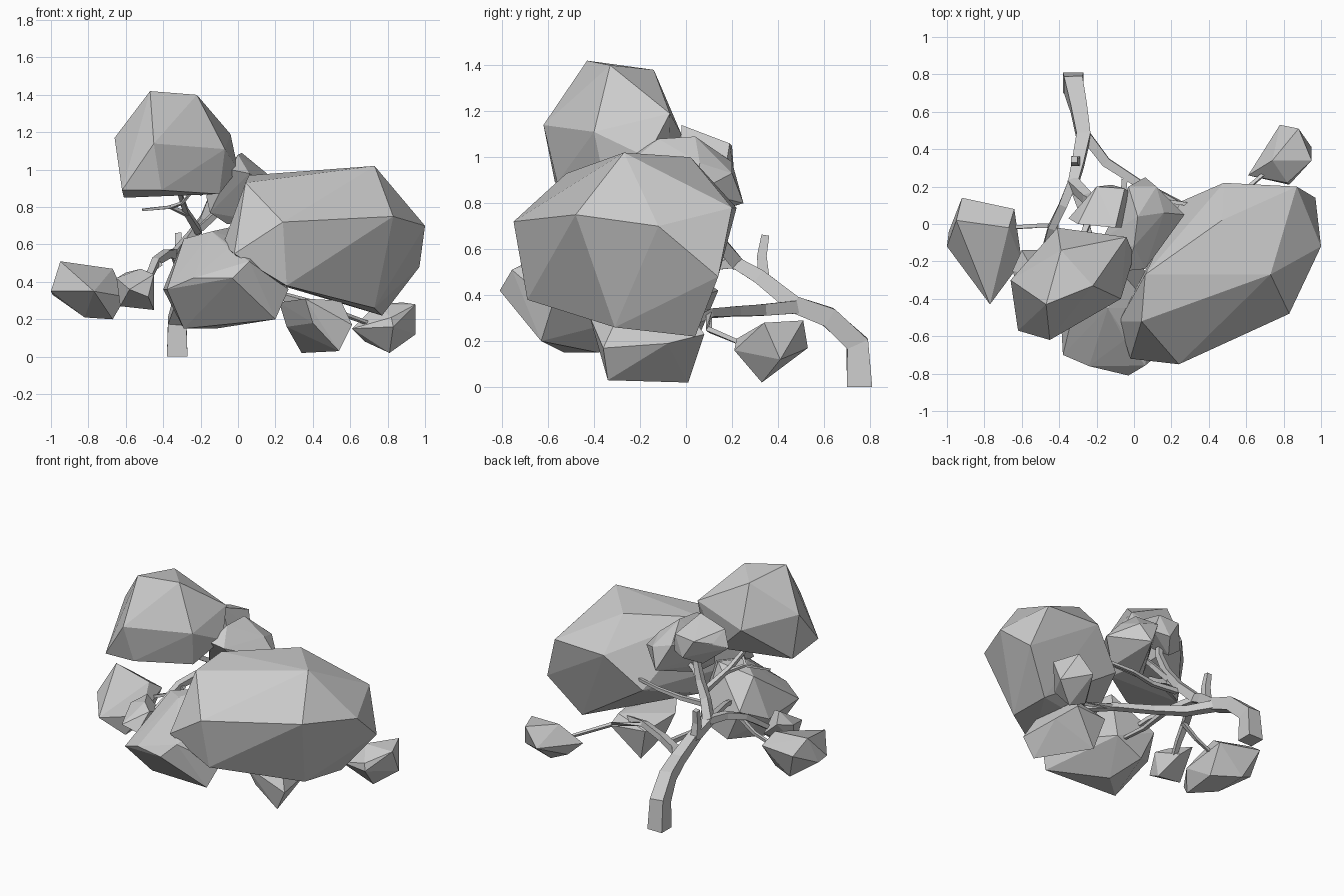
import bpy, bmesh, math
from mathutils import Vector

grey = bpy.data.materials.new("plain_grey")
grey.diffuse_color = (0.6, 0.6, 0.6, 1)


def finish(bm, name):
    bmesh.ops.recalc_face_normals(bm, faces=bm.faces)
    mesh = bpy.data.meshes.new(name)
    bm.to_mesh(mesh)
    bm.free()
    mesh.materials.append(grey)
    bpy.context.collection.objects.link(bpy.data.objects.new(name, mesh))


def clump(name, corners):
    """Faceted foliage clump: the convex skin around a few corners."""
    bm = bmesh.new()
    for c in corners:
        bm.verts.new(c)
    out = bmesh.ops.convex_hull(bm, input=bm.verts)
    spare = {g for g in out["geom_interior"] if isinstance(g, bmesh.types.BMVert)}
    bmesh.ops.delete(bm, geom=list(spare), context='VERTS')
    finish(bm, name)


def branch(name, path, r0, r1, sides=4):
    """Tapered tube along a path, capped at both ends."""
    pts = [Vector(p) for p in path]
    bm = bmesh.new()
    rings = []
    for i, p in enumerate(pts):
        t = pts[min(i + 1, len(pts) - 1)] - pts[max(i - 1, 0)]
        t.normalize()
        if name == "trunk" and i == 0:
            t = Vector((0, 0, 1))
        u = t.cross(Vector((1, 0, 0)))
        if u.length < 0.3:
            u = t.cross(Vector((0, 1, 0)))
        u.normalize()
        v = t.cross(u)
        r = r0 + (r1 - r0) * i / (len(pts) - 1)
        angles = [(k + 0.5) * math.tau / sides for k in range(sides)]
        rings.append([bm.verts.new(p + r * (u * math.cos(a) + v * math.sin(a))) for a in angles])
    for a, b in zip(rings, rings[1:]):
        for k in range(sides):
            m = (k + 1) % sides
            bm.faces.new((a[k], a[m], b[m], b[k]))
    bm.faces.new(rings[0])
    bm.faces.new(rings[-1])
    finish(bm, name)


# Foliage clumps
clump("large_foliage", [
    (.73, -.27, 1.02), (.83, -.48, .75), (.24, -.75, .72), (1, -.12, .70), (.47, .02, 1),
    (.77, .04, .22), (.87, .2, .78), (.97, .14, .48), (.06, -.27, .97), (.48, .22, .78),
    (.73, -.31, .26), (.26, -.69, .38), (-.02, -.72, .55), (-.08, -.52, .6),
    (.04, -.52, .93), (.25, .12, .56), (.1, -.3, .42)])
clump("top_foliage", [
    (-.47, -.43, 1.42), (-.22, -.33, 1.40), (-.39, -.14, 1.38), (-.45, -.62, 1.14),
    (-.66, -.3, 1.17), (-.62, -.57, .89), (-.07, -.4, 1.11), (-.04, -.07, 1.19),
    (-.41, -.02, 1.1), (0, -.17, 1), (-.1, -.35, .87), (-.61, -.3, .85),
    (-.41, -.56, .89), (-.2, -.08, .9)])
clump("front_foliage", [
    (-.03, -.81, .42), (-.38, -.7, .36), (-.24, -.76, .42), (-.05, -.62, .58),
    (-.29, -.53, .15), (.2, -.63, .2), (.27, -.58, .36), (-.4, -.34, .36), (.06, -.757, .51),
    (-.29, -.33, .63), (-.05, -.28, .69), (-.14, -.45, .67), (.1, -.45, .6), (0, -.16, .32),
    (-.3, -.16, .45), (-.12, -.38, .15), (-.2, -.17, .23)])
clump("middle_foliage", [
    (0, -.12, 1.08), (.02, .04, 1.09), (.16, .06, .975), (.06, .25, .8), (.27, .05, .85),
    (-.03, .2, .98), (.12, .2, .93), (-.17, -.08, .86), (-.04, -.25, 1), (.06, -.24, .98),
    (-.15, -.1, .77), (-.06, -.04, .71), (.14, -.05, .72)])
clump("back_foliage", [
    (-.2, .2, 1.05), (-.05, .19, 1.06), (-.02, .17, .94), (-.1, -.02, 1.14), (-.3, 0, 1.09),
    (-.35, .03, .98), (-.28, .11, 1.02), (-.12, .21, .92), (-.2, .1, .86), (-.06, -.02, .95)])
clump("left_foliage", [
    (-.92, .14, .42), (-.95, .02, .51), (-.67, -.02, .47), (-.64, .08, .4), (-.6, -.2, .32),
    (-.77, -.43, .35), (-1, -.12, .35), (-.99, -.04, .33), (-.82, -.15, .21),
    (-.67, -.28, .2), (-.66, -.04, .22), (-.84, .06, .23)])
clump("small_left_foliage", [
    (-.65, -.25, .42), (-.6, -.14, .45), (-.52, -.28, .47), (-.45, -.33, .44), (-.45, -.3, .25),
    (-.63, -.3, .27), (-.58, -.45, .36), (-.48, -.42, .32), (-.5, -.14, .36)])
clump("low_right_foliage", [
    (.22, -.2, .29), (.36, -.42, .31), (.34, .01, .02), (.54, -.34, .03), (.61, -.36, .17),
    (.53, .08, .23), (.28, .05, .24), (.4, -.38, .18), (.55, -.3, .3), (.5, .03, .3),
    (.26, -.15, .16), (.58, -.08, .19)])
clump("far_right_foliage", [
    (.61, .26, .15), (.74, .34, .28), (.95, .34, .28), (.95, .41, .12), (.81, .33, .02),
    (.83, .21, .16), (.78, .53, .17), (.88, .51, .29), (.82, .22, .21), (.68, .33, .08)])

# Trunk and its main limbs
branch("trunk", [(-.325, .755, 0), (-.325, .745, .19), (-.295, .62, .305), (-.27, .47, .36),
                 (-.3, .32, .48), (-.33, .2, .55)], .078, .036)
branch("trunk_stub", [(-.31, .34, .46), (-.315, .33, .57), (-.32, .345, .66)], .035, .024)
branch("right_limb", [(-.28, .5, .35), (-.15, .33, .335), (.02, .22, .33), (.25, .1, .32),
                      (.45, 0, .27)], .04, .022)
branch("far_right_twig", [(.25, .1, .32), (.5, .1, .25), (.72, .29, .17)], .018, .012)
branch("left_limb", [(-.33, .22, .55), (-.38, .1, .55), (-.44, -.02, .51), (-.47, -.12, .44),
                     (-.5, -.2, .38)], .035, .02)
branch("left_twig", [(-.41, -.01, .5), (-.52, -.01, .42), (-.68, -.02, .36)], .018, .012)
branch("upright_limb", [(-.33, .22, .54), (-.25, .14, .64), (-.18, .1, .74), (-.14, .08, .85),
                        (-.14, .08, .95)], .042, .02)
branch("middle_limb", [(-.2, .1, .69), (-.1, .05, .78), (.03, .02, .85)], .025, .016)
branch("top_limb", [(-.21, .1, .67), (-.28, -.08, .78), (-.32, -.25, .9)], .025, .014)
branch("top_twig", [(-.27, -.06, .76), (-.36, -.14, .8), (-.51, -.2, .785)], .016, .008)
branch("top_side_twig", [(-.36, -.14, .8), (-.3, -.2, .82), (-.24, -.25, .89)], .012, .008)
branch("front_limb", [(-.33, .22, .54), (-.27, .05, .52), (-.22, -.12, .5), (-.18, -.32, .45)], .03, .016)
branch("front_twig", [(-.05, .24, .33), (-.07, .02, .32), (-.06, -.25, .33)], .022, .013)
branch("large_foliage_twig", [(-.24, .13, .6), (-.05, .12, .59), (.12, .13, .61), (.33, .1, .63)], .022, .012)
